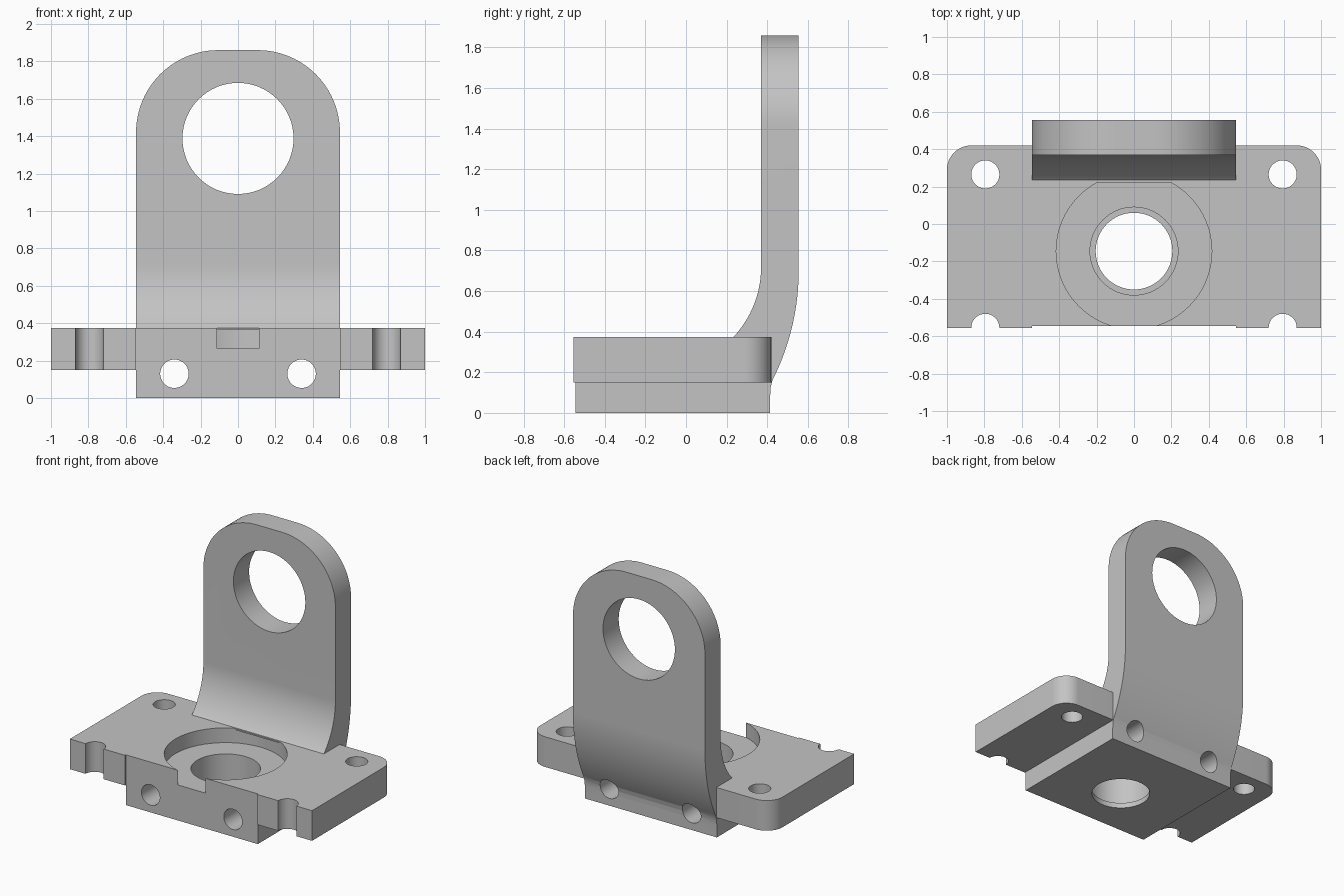
import bpy
import bmesh
from math import cos, sin, pi, radians

if "Cube" in bpy.data.objects:
    bpy.data.objects.remove(bpy.data.objects["Cube"], do_unlink=True)

grey = bpy.data.materials.new("plain grey")
grey.use_nodes = True
grey.diffuse_color = (0.55, 0.55, 0.55, 1)
grey.node_tree.nodes["Principled BSDF"].inputs["Base Color"].default_value = (0.55, 0.55, 0.55, 1)

# How a 2D outline (u, v) and a depth w map to x, y, z
PLACE = {
    "x": lambda u, v, w: (w, u, v),
    "y": lambda u, v, w: (u, w, v),
    "z": lambda u, v, w: (u, v, w),
}


def arc(u, v, radius, start, end, steps=24):
    """Points on an arc, angles in degrees."""
    angles = [radians(start + (end - start) * i / steps) for i in range(steps + 1)]
    return [(u + radius * cos(a), v + radius * sin(a)) for a in angles]


def circle(u, v, radius):
    return arc(u, v, radius, 0, 360, 64)[:-1]


def prism(name, outline, axis, low, high):
    """Extrude an outline along an axis."""
    bm = bmesh.new()
    face = bm.faces.new([bm.verts.new(PLACE[axis](u, v, low)) for u, v in outline])
    grown = bmesh.ops.extrude_face_region(bm, geom=[face])
    shift = PLACE[axis](0, 0, high - low)
    moved = [e for e in grown["geom"] if isinstance(e, bmesh.types.BMVert)]
    bmesh.ops.translate(bm, vec=shift, verts=moved)
    bmesh.ops.recalc_face_normals(bm, faces=bm.faces)
    mesh = bpy.data.meshes.new(name)
    bm.to_mesh(mesh)
    bm.free()
    mesh.materials.append(grey)
    obj = bpy.data.objects.new(name, mesh)
    bpy.context.collection.objects.link(obj)
    return obj


def combine(obj, tool, operation="DIFFERENCE"):
    """Apply a boolean and discard the tool."""
    mod = obj.modifiers.new("shape", "BOOLEAN")
    mod.operation = operation
    mod.solver = "EXACT"
    mod.object = tool
    bpy.context.view_layer.objects.active = obj
    bpy.ops.object.modifier_apply(modifier=mod.name)
    bpy.data.objects.remove(tool, do_unlink=True)


def finish(obj):
    bpy.ops.object.select_all(action="DESELECT")
    obj.select_set(True)
    bpy.context.view_layer.objects.active = obj
    bpy.ops.object.shade_smooth_by_angle(angle=radians(25))


HALF, TOP, DECK = 0.545, 1.86, 0.375
BORE_Y = -0.145

# Centre block and curved upright share one side profile
profile = [(-HALF, 0), (0.415, 0), (0.415, 0.09), (0.417, 0.125)]
profile += arc(-0.635, 0.70, 1.19, -27, 0)
profile += [(0.555, TOP), (0.37, TOP)]
profile += arc(-0.138, 0.72, 0.508, 0, -42.8)
profile[-1] = (0.234, DECK)
profile += [(-HALF, DECK)]
bracket = prism("bracket_body", profile, "x", -HALF, HALF)

# Rounded top of the upright
CORNER = 0.44
outline = [(-HALF, -0.1), (HALF, -0.1)]
outline += arc(HALF - CORNER, TOP - CORNER, CORNER, 0, 90)
outline += arc(CORNER - HALF, TOP - CORNER, CORNER, 90, 180)
combine(bracket, prism("rounding", outline, "y", -1, 1), "INTERSECT")

# Large eye in the upright
combine(bracket, prism("eye", circle(0, 1.388, 0.297), "y", 0.2, 0.8))

# Round recess, running slightly under the foot of the upright
recess = circle(0, BORE_Y, 0.416)
combine(bracket, prism("recess", recess, "z", 0.265, 0.365))
open_part = [(u, v) for u, v in recess if v < 0.228]
combine(bracket, prism("recess_mouth", open_part, "z", 0.3, 0.5))

# Stepped bore with a thin lip at the bottom
combine(bracket, prism("bore", circle(0, BORE_Y, 0.235), "z", 0.04, 0.3))
combine(bracket, prism("lip_hole", circle(0, BORE_Y, 0.205), "z", -0.1, 0.1))

# Two holes running front to back through the block
for side in (-1, 1):
    combine(bracket, prism("long_hole", circle(side * 0.34, 0.13, 0.076), "y", -1, 1))
finish(bracket)

# Side flanges with a rounded back corner, a bolt hole and a front notch
FRONT, BACK, ROUND = -0.555, 0.42, 0.13
for side, label in ((1, "left"), (-1, "right")):
    shape = [(HALF, FRONT), (1, FRONT)]
    shape += arc(1 - ROUND, BACK - ROUND, ROUND, 0, 90, 16)
    shape += [(HALF, BACK)]
    shape = [(side * u, v) for u, v in shape]
    flange = prism(label + "_flange", shape, "z", 0.15, DECK)
    for y in (0.265, FRONT):
        combine(flange, prism("bolt_hole", circle(side * 0.795, y, 0.075), "z", 0, 1))
    finish(flange)
